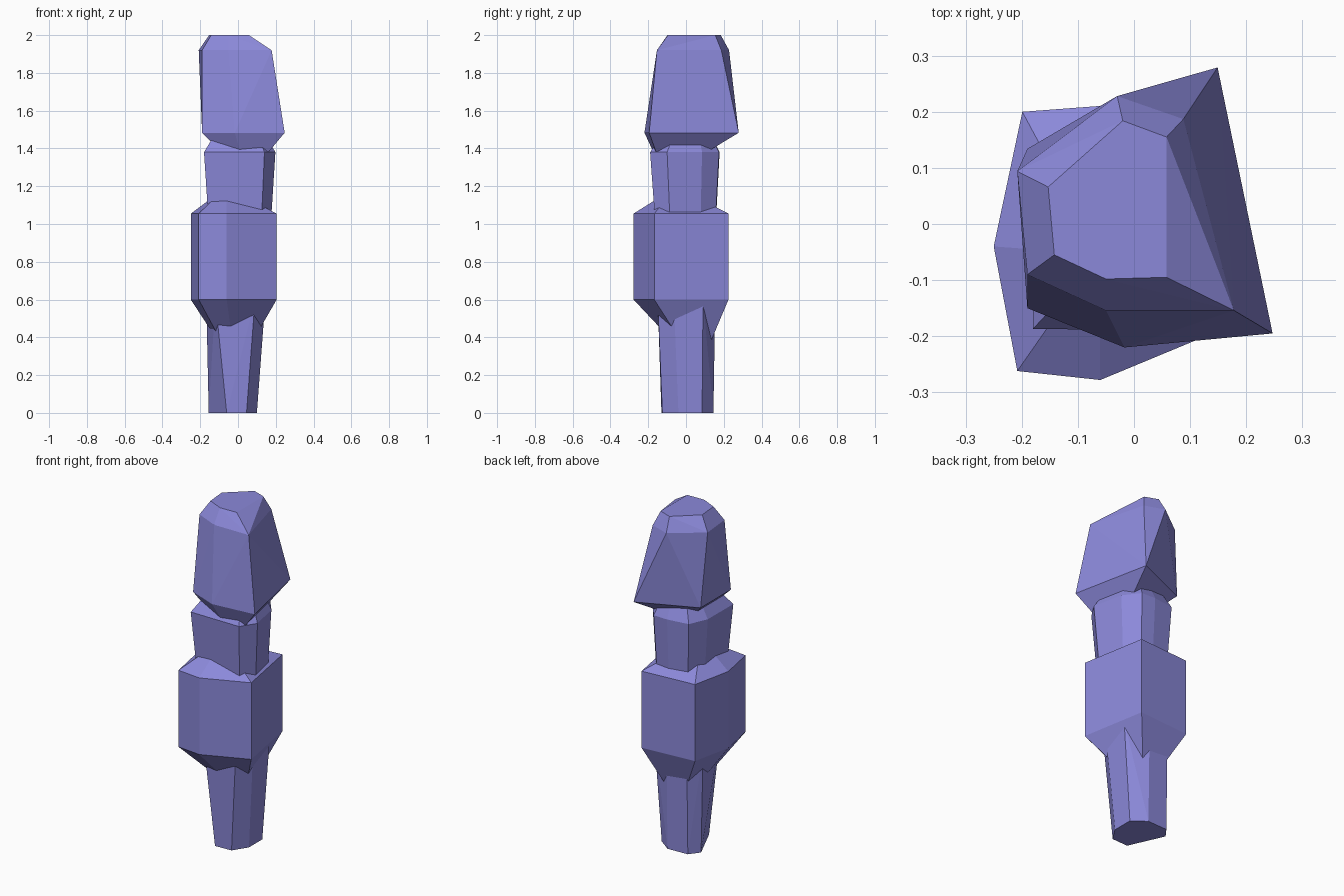
import bpy, bmesh

if "Cube" in bpy.data.objects:
    bpy.data.objects.remove(bpy.data.objects["Cube"])

violet = bpy.data.materials.new("violet_stone")
violet.diffuse_color = (.26, .25, .7, 1)
violet.use_nodes = True
violet.node_tree.nodes["Principled BSDF"].inputs["Base Color"].default_value = violet.diffuse_color


def ring(points, z, scale=1.0, shift=(0, 0)):
    """Cross-section at height z, optionally shrunk about its own middle and moved."""
    cx = sum(p[0] for p in points) / len(points)
    cy = sum(p[1] for p in points) / len(points)
    return [(cx + (x - cx) * scale + shift[0], cy + (y - cy) * scale + shift[1], z)
            for x, y in points]


def faceted_block(name, *rings):
    """Flat-faced convex block wrapped around stacked cross-sections."""
    bm = bmesh.new()
    for r in rings:
        for co in r:
            bm.verts.new(co)
    res = bmesh.ops.convex_hull(bm, input=bm.verts[:])
    loose = {v for v in res["geom_interior"] + res["geom_unused"]
             if isinstance(v, bmesh.types.BMVert)}
    bmesh.ops.delete(bm, geom=list(loose), context='VERTS')
    bmesh.ops.dissolve_limit(bm, angle_limit=0.02, verts=bm.verts[:], edges=bm.edges[:])
    bmesh.ops.recalc_face_normals(bm, faces=bm.faces[:])
    mesh = bpy.data.meshes.new(name)
    bm.to_mesh(mesh)
    bm.free()
    mesh.materials.append(violet)
    obj = bpy.data.objects.new(name, mesh)
    bpy.context.collection.objects.link(obj)
    return obj


# Base post, widening upwards
foot = [(-.06, -.13), (.045, -.125), (.10, -.04), (.10, .085),
        (.02, .145), (-.11, .14), (-.155, .08)]
post_top = [(-.12, -.15), (.09, -.15), (.145, -.065), (.145, .09),
            (.02, .155), (-.11, .15), (-.168, .08)]
faceted_block("base_post", ring(foot, 0), ring(post_top, .6))

# Wide lower block with tapered ends
body = [(-.208, -.262), (-.06, -.278), (.205, -.168), (.135, .225),
        (-.199, .20), (-.25, -.04)]
faceted_block("lower_block", ring(body, .36, .35, (.035, .08)), ring(body, .6),
              ring(body, 1.055), ring(body, 1.125, .5))

# Narrow middle block
neck = [(-.18, -.187), (.14, -.19), (.198, -.10), (.16, .085),
        (.09, .175), (0, .178), (-.13, .16), (-.178, .05)]
faceted_block("middle_block", ring(neck, 1.03, .88), ring(neck, 1.38),
              ring(neck, 1.46, .75))

# Leaning cap stone with bevelled top and undercut bottom
cap_low = [(.149, .279), (.247, -.195), (-.017, -.22), (-.19, -.15), (-.19, .134)]
cap_high = [(-.03, .228), (.088, .187), (.178, -.154), (-.05, -.154),
            (-.19, -.09), (-.208, .094)]
cap_top = [(-.02, .184), (.058, .155), (.058, -.095), (-.05, -.098),
           (-.142, -.055), (-.153, .066)]
faceted_block("cap_stone", ring(cap_low, 1.365, .5, (.025, -.04)), ring(cap_low, 1.483),
              ring(cap_high, 1.92), ring(cap_top, 2.0))
